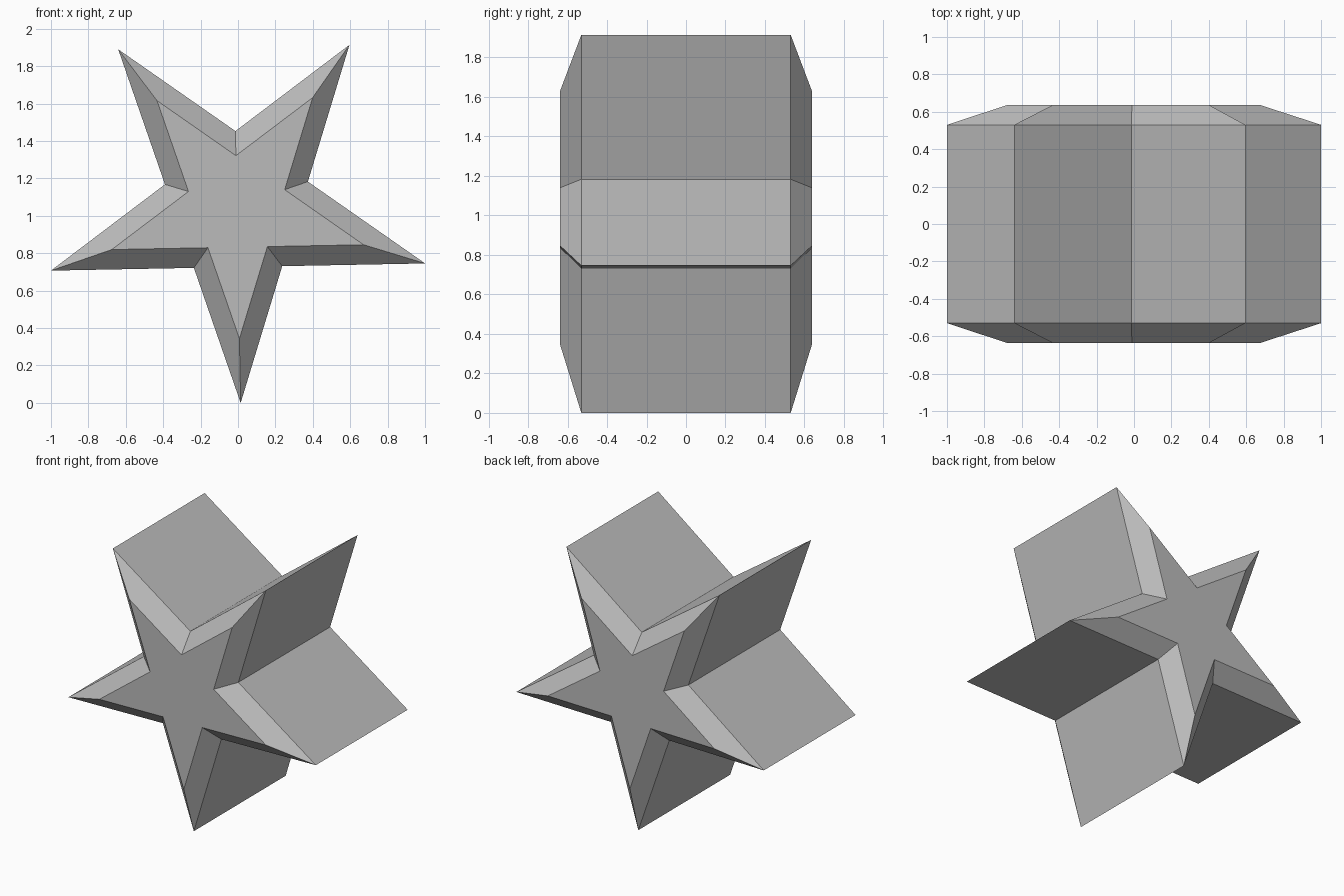
import bpy
import bmesh
from math import cos, sin, radians

cube = bpy.data.objects.get("Cube")
if cube:
    bpy.data.objects.remove(cube, do_unlink=True)

POINTS = 5
RADIUS = 1.052
INNER = 0.382          # valley radius relative to the tips
TILT = 1.1             # slight turn of the star, in degrees
CENTRE_X, CENTRE_Z = -0.006, 1.0515

grey = bpy.data.materials.new("plain grey")
grey.use_nodes = True
colour = (0.5, 0.5, 0.5, 1)
grey.diffuse_color = colour
grey.node_tree.nodes["Principled BSDF"].inputs["Base Color"].default_value = colour


def star_ring(bm, y, scale):
    """One star outline in the xz plane, starting at the bottom tip."""
    ring = []
    for i in range(POINTS * 2):
        a = radians(-90 + TILT + i * 180 / POINTS)
        r = RADIUS * scale * (INNER if i % 2 else 1)
        ring.append(bm.verts.new((CENTRE_X + r * cos(a), y, CENTRE_Z + r * sin(a))))
    return ring


# Star prism: small front face, full-size body, small back face
bm = bmesh.new()
sections = [(-0.637, 0.673), (-0.53, 1), (0.53, 1), (0.637, 0.673)]
rings = [star_ring(bm, y, s) for y, s in sections]
for a, b in zip(rings, rings[1:]):
    for i in range(len(a)):
        j = (i + 1) % len(a)
        bm.faces.new((a[i], a[j], b[j], b[i]))
bm.faces.new(rings[0])
bm.faces.new(rings[-1])
bmesh.ops.recalc_face_normals(bm, faces=bm.faces)

mesh = bpy.data.meshes.new("star_block")
bm.to_mesh(mesh)
bm.free()
mesh.materials.append(grey)
star = bpy.data.objects.new("star_block", mesh)
bpy.context.collection.objects.link(star)
